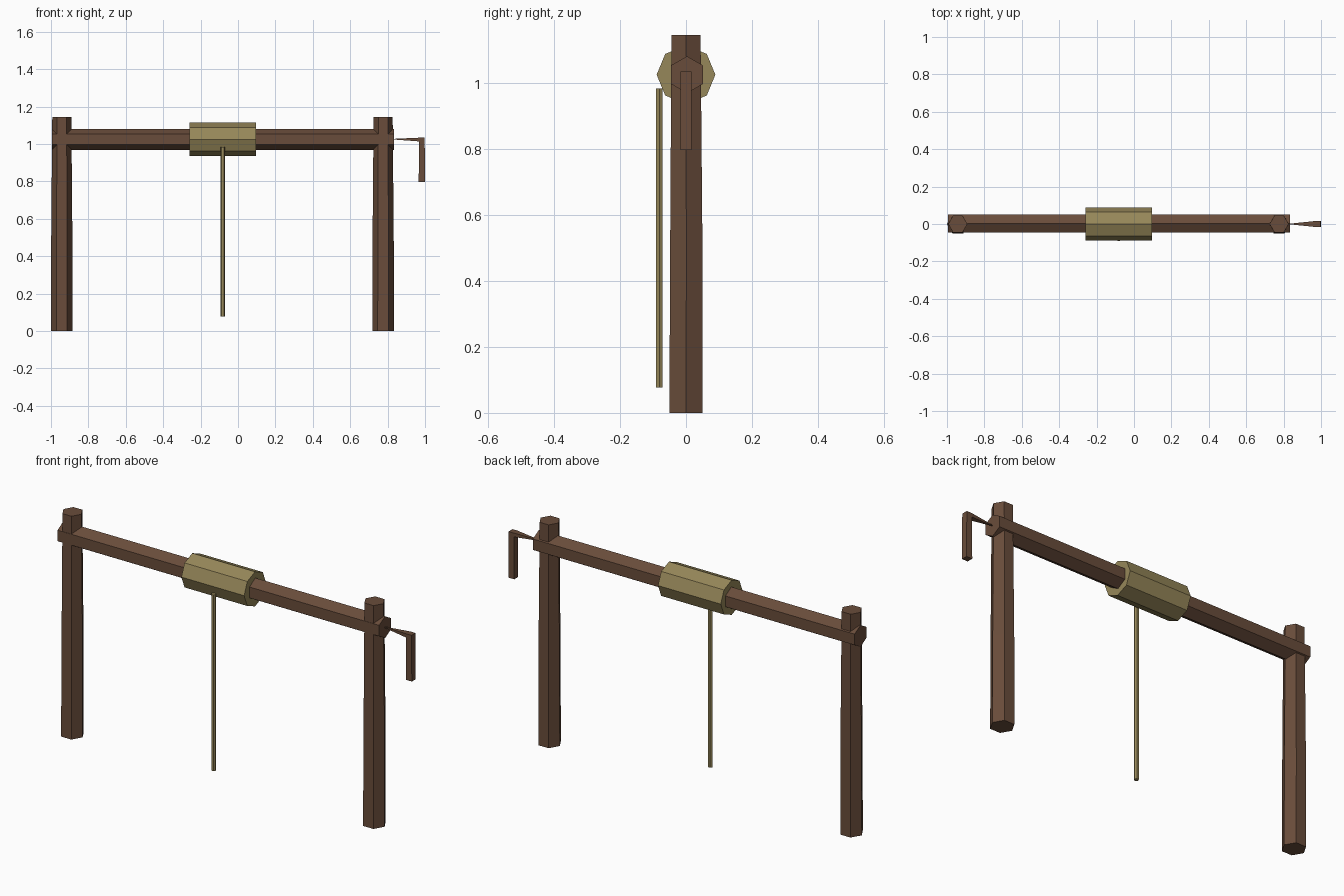
import bpy, bmesh, math
from mathutils import Vector

if "Cube" in bpy.data.objects:
    bpy.data.objects.remove(bpy.data.objects["Cube"])


def material(name, color):
    m = bpy.data.materials.new(name)
    m.diffuse_color = (*color, 1)
    m.use_nodes = True
    m.node_tree.nodes["Principled BSDF"].inputs["Base Color"].default_value = m.diffuse_color
    return m


WOOD = material("brown wood", (0.141, 0.073, 0.043))
ROPE = material("olive rope", (0.305, 0.242, 0.100))


def loft(name, rings, mat):
    """Skin a list of equal-length point rings and cap both ends."""
    bm = bmesh.new()
    loops = [[bm.verts.new(p) for p in ring] for ring in rings]
    n = len(loops[0])
    for a, b in zip(loops, loops[1:]):
        for i in range(n):
            j = (i + 1) % n
            bm.faces.new((a[i], a[j], b[j], b[i]))
    bm.faces.new(loops[0][::-1])
    bm.faces.new(loops[-1])
    bmesh.ops.recalc_face_normals(bm, faces=bm.faces)
    me = bpy.data.meshes.new(name)
    bm.to_mesh(me)
    bm.free()
    me.materials.append(mat)
    ob = bpy.data.objects.new(name, me)
    bpy.context.collection.objects.link(ob)
    return ob


def ring_z(x, y, z, r, n=6):
    return [Vector((x + r * math.cos(k * math.tau / n),
                    y + r * math.sin(k * math.tau / n), z)) for k in range(n)]


def ring_x(x, y, z, r, n=6):
    return [Vector((x, y + r * math.sin(k * math.tau / n),
                    z + r * math.cos(k * math.tau / n))) for k in range(n)]


def rect_x(x, hy, z0, z1):
    return [Vector((x, -hy, z0)), Vector((x, hy, z0)),
            Vector((x, hy, z1)), Vector((x, -hy, z1))]


def rect_z(x0, x1, hy, z):
    return [Vector((x0, -hy, z)), Vector((x1, -hy, z)),
            Vector((x1, hy, z)), Vector((x0, hy, z))]


# Upright posts, slightly tapered towards the top
for name, x in (("left_post", -0.942), ("right_post", 0.776)):
    loft(name, [ring_z(x, 0, 0, 0.058), ring_z(x, 0.001, 0.45, 0.057),
                ring_z(x, 0, 1.145, 0.051)], WOOD)

# Crossbeam
loft("beam", [ring_x(x, 0.003, 1.025, 0.056) for x in (-0.995, 0.835)], WOOD)

# Wound rope drum and hanging rope
loft("rope_drum", [ring_x(x, 0, 1.025, 0.089, 8) for x in (-0.26, 0.097)], ROPE)
loft("hanging_rope", [ring_z(-0.082, -0.081, z, 0.012) for z in (0.077, 0.983)], ROPE)

# Crank arm tapering to the beam, and its grip
loft("crank_arm", [rect_x(0.835, 0.002, 1.024, 1.028),
                   rect_x(0.970, 0.016, 1.014, 1.034)], WOOD)
loft("crank_grip", [rect_z(0.966, 1.0, 0.016, 0.797),
                    rect_z(0.968, 0.998, 0.016, 1.034)], WOOD)
